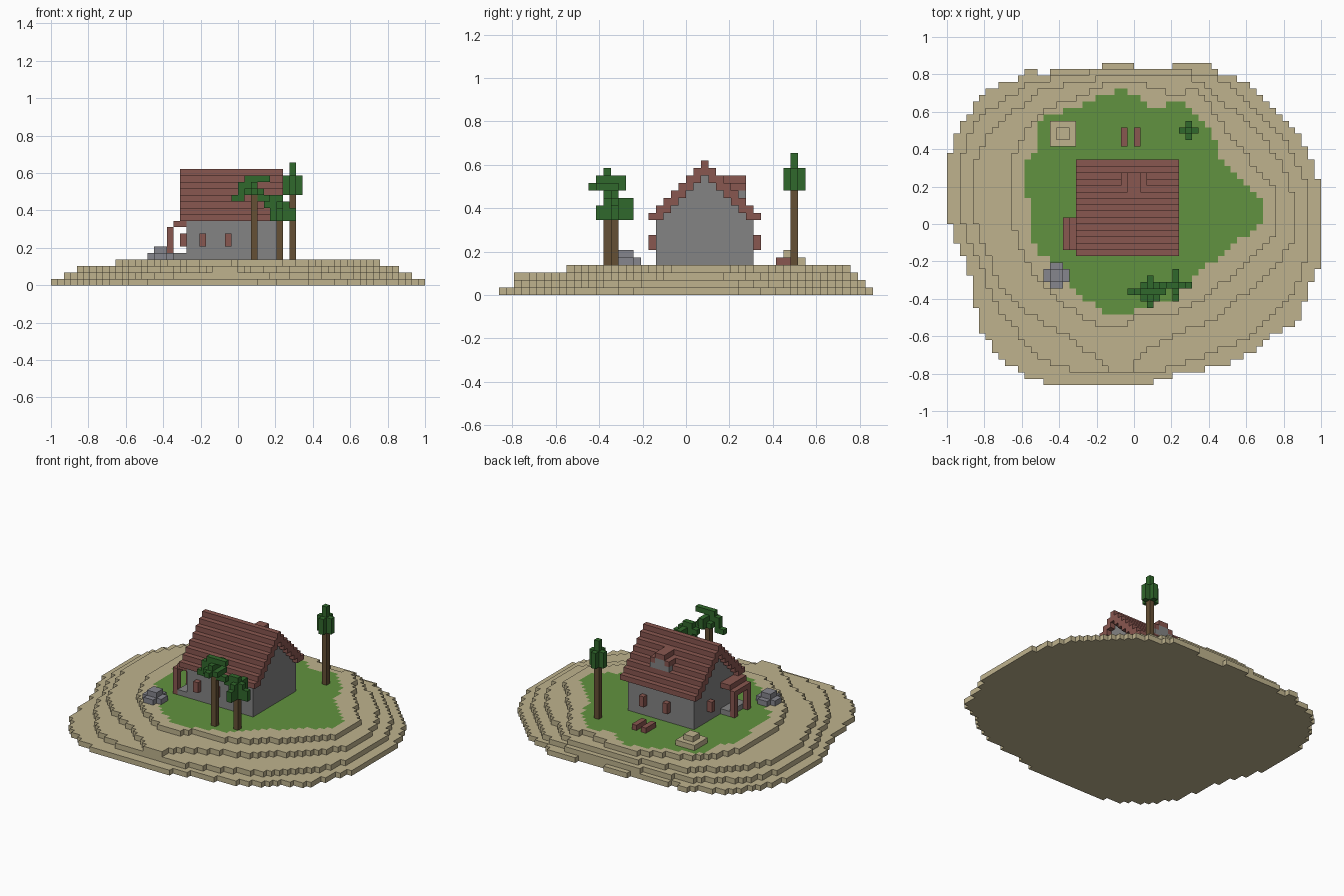
import bpy
import bmesh
from mathutils import Vector

if "Cube" in bpy.data.objects:
    bpy.data.objects.remove(bpy.data.objects["Cube"], do_unlink=True)

UNIT = 1 / 29          # edge length of one block
GROUND = 4             # top of the island in blocks


def material(name, color):
    mat = bpy.data.materials.new(name)
    mat.use_nodes = True
    rgba = (*color, 1)
    mat.diffuse_color = rgba
    mat.node_tree.nodes["Principled BSDF"].inputs["Base Color"].default_value = rgba
    return mat


SAND = material("sand", (.52, .45, .27))
GRASS = material("grass green", (.12, .29, .05))
ROOF = material("red brown", (.25, .095, .08))
WALL = material("wall grey", (.23, .23, .23))
STONE = material("stone grey", (.24, .24, .27))
TRUNK = material("bark brown", (.13, .08, .035))
LEAF = material("leaf green", (.03, .14, .025))


def finish(name, bm, *mats):
    mesh = bpy.data.meshes.new(name)
    for vert in bm.verts:
        vert.co *= UNIT
    bm.to_mesh(mesh)
    bm.free()
    for mat in mats:
        mesh.materials.append(mat)
    obj = bpy.data.objects.new(name, mesh)
    bpy.context.collection.objects.link(obj)
    return obj


def boxes(name, mat, *spans):
    """One object from boxes given as (x range, y range, z range) in blocks."""
    bm = bmesh.new()
    for span in spans:
        low = Vector([r[0] for r in span])
        high = Vector([r[1] for r in span])
        made = bmesh.ops.create_cube(bm, size=1)["verts"]
        for vert in made:
            vert.co = (low + high) / 2 + vert.co * (high - low)
    return finish(name, bm, mat)


def inside(x, y, outline):
    hit = False
    for (ax, ay), (bx, by) in zip(outline, outline[1:] + outline[:1]):
        if (ay > y) != (by > y) and x < ax + (y - ay) * (bx - ax) / (by - ay):
            hit = not hit
    return hit


# Terraced island outlines, lowest first, then the lawn
shore = [(-29, 10), (-27, 15), (-25, 18), (-22, 21), (-17, 23), (-17, 24),
         (-15, 24), (-15, 23), (-10, 24), (-5, 24), (-5, 25), (0, 25), (0, 24),
         (6, 24), (6, 25), (12, 25), (12, 24), (18, 22), (22, 18), (26, 13),
         (28, 9), (29, 5), (29, -6), (27, -10), (26, -15), (22, -17), (18, -20),
         (14, -22), (3, -24), (3, -25), (-11, -25), (-16, -24), (-19, -22),
         (-22, -19), (-24, -16), (-25, -10), (-26, -6), (-28, -2), (-29, 2)]
beach = [(-27, 9), (-25, 15), (-22, 18), (-16, 22), (-9, 23), (-5, 24), (0, 24),
         (7, 24), (12, 23), (16, 21), (20, 17), (24, 12), (27, 6), (27, -5),
         (25, -10), (22, -14), (17, -18), (10, -21), (3, -23), (-9, -23),
         (-14, -21), (-18, -17), (-21, -13), (-24, -6), (-27, 1)]
slope = [(-25, 9), (-22, 15), (-18, 18), (-14, 21), (-8, 22), (-3, 23), (0, 23),
         (7, 23), (11, 22), (15, 18), (20, 14), (23, 9), (25, 4), (25, -2),
         (22, -7), (17, -11), (12, -15), (5, -18), (0, -21), (0, -23), (-3, -23),
         (-7, -20), (-11, -17), (-18, -13), (-21, -9), (-23, -4), (-25, 2)]
plateau = [(-19, 10), (-17, 14), (-13, 18), (-8, 20), (-4, 22), (0, 22), (7, 20),
           (10, 21), (14, 15), (18, 10), (22, 5), (22, -2), (18, -6), (14, -9),
           (10, -12), (6, -14), (1, -14), (-2, -16), (-5, -16), (-10, -13),
           (-14, -10), (-17, -5), (-19, 1)]
lawn = [(-1, 21), (-7, 19), (-12, 17), (-15, 16), (-15, 12), (-17, 9), (-16, 0),
        (-15, -5), (-11, -6), (-10, -10), (-4, -14), (-1, -14), (7, -11),
        (10, -7), (13, -6), (17, -2), (20, 0), (20, 3), (17, 7), (14, 9),
        (13, 12), (11, 16), (8, 19), (3, 18), (0, 20)]

height = {}
for outline in (shore, beach, slope, plateau):
    for x in range(-29, 29):
        for y in range(-25, 25):
            if inside(x + .5, y + .5, outline):
                height[x, y] = height.get((x, y), 0) + 1

bm = bmesh.new()


def quad(*corners):
    return bm.faces.new([bm.verts.new(c) for c in corners])


for (x, y), top in height.items():
    square = [(x, y), (x + 1, y), (x + 1, y + 1), (x, y + 1)]
    cap = quad(*[(*c, top) for c in square])
    if top == GROUND and inside(x + .5, y + .5, lawn):
        cap.material_index = 1
    quad(*[(*c, 0) for c in reversed(square)])
    steps = [(0, -1), (1, 0), (0, 1), (-1, 0)]
    for i, (dx, dy) in enumerate(steps):
        a, b = square[i], square[(i + 1) % 4]
        for z in range(height.get((x + dx, y + dy), 0), top):
            quad((*a, z), (*b, z), (*b, z + 1), (*a, z + 1))
bmesh.ops.remove_doubles(bm, verts=bm.verts, dist=.01)
finish("island", bm, SAND, GRASS)

# House walls with stepped gables, and the stepped roof over them
RIDGE, RIDGE_Y = 18, 2
drop = lambda y: RIDGE - abs(y - RIDGE_Y)
boxes("house_walls", WALL,
      *[((-8, 6), (y, y + 1), (GROUND, drop(y) - 2)) for y in range(-4, 9)])
boxes("roof", ROOF,
      *[((-9, 7), (y, y + 1), (max(10, drop(y) - 2), drop(y))) for y in range(-5, 10)])

# Dormer on the back slope
boxes("dormer_wall", WALL, ((-2, 2), (4, 8), (12, 14)), ((-1, 1), (4, 8), (14, 15)))
boxes("dormer_roof", ROOF, ((-2, -1), (4, 8), (14, 15)),
      ((1, 2), (4, 8), (14, 15)), ((-1, 1), (3, 8), (15, 16)))

# Shutters
SILL = (6, 8)
for x in (-6, -2):
    boxes("front_shutter", ROOF, ((x, x + 1), (-5, -4), SILL))
for x in (-3, 2):
    boxes("back_shutter", ROOF, ((x, x + 1), (9, 10), SILL))
boxes("side_shutter", ROOF, ((-9, -8), (4, 5), SILL))

# Side porch
PORCH = (-4, 1)
boxes("porch_floor", WALL, ((-10, -8), PORCH, (GROUND, 5)))
boxes("porch_roof", ROOF, ((-11, -10), PORCH, (8, 9)), ((-10, -8), PORCH, (9, 10)))
for y in (-4, 0):
    boxes("porch_post", ROOF, ((-11, -10), (y, y + 1), (GROUND, 8)))

# Rocks and log benches
boxes("grey_rock", STONE, ((-14, -10), (-9, -7), (GROUND, 5)),
      ((-13, -11), (-10, -6), (GROUND, 5)), ((-13, -11), (-9, -7), (5, 6)))
boxes("sand_rock", SAND, ((-13, -9), (12, 16), (GROUND, 5)),
      ((-12, -10), (13, 15), (5, 6)))
for x in (-2, 0):
    boxes("log_bench", ROOF, ((x, x + 1), (12, 15), (GROUND, 5)))


# Trees
def trunk(x, y, top):
    boxes("tree_trunk", TRUNK, ((x, x + 1), (y, y + 1), (GROUND, top)))


trunk(8, 14, 14)
boxes("tall_tree_leaves", LEAF, ((7, 10), (14, 15), (14, 17)),
      ((8, 9), (13, 16), (14, 17)), ((8, 9), (14, 15), (17, 19)))

trunk(2, -11, 15)
ROW, COL = (-11, -10), (2, 3)
boxes("large_palm_leaves", LEAF, ((1, 5), ROW, (16, 17)), ((0, 3), ROW, (14, 16)),
      ((-1, 1), ROW, (13, 14)), ((3, 5), ROW, (13, 14)),
      (COL, (-12, -8), (15, 16)), (COL, (-13, -11), (14, 15)),
      (COL, (-9, -8), (14, 15)), ((1, 4), (-12, -9), (14, 15)))

trunk(6, -10, 12)
ROW, COL = (-10, -9), (6, 7)
boxes("small_palm_leaves", LEAF, ((4, 8), ROW, (12, 13)), ((5, 9), ROW, (10, 12)),
      (COL, (-11, -7), (12, 13)), (COL, (-12, -10), (10, 12)),
      (COL, (-9, -7), (10, 12)), ((5, 7), ROW, (13, 14)))
